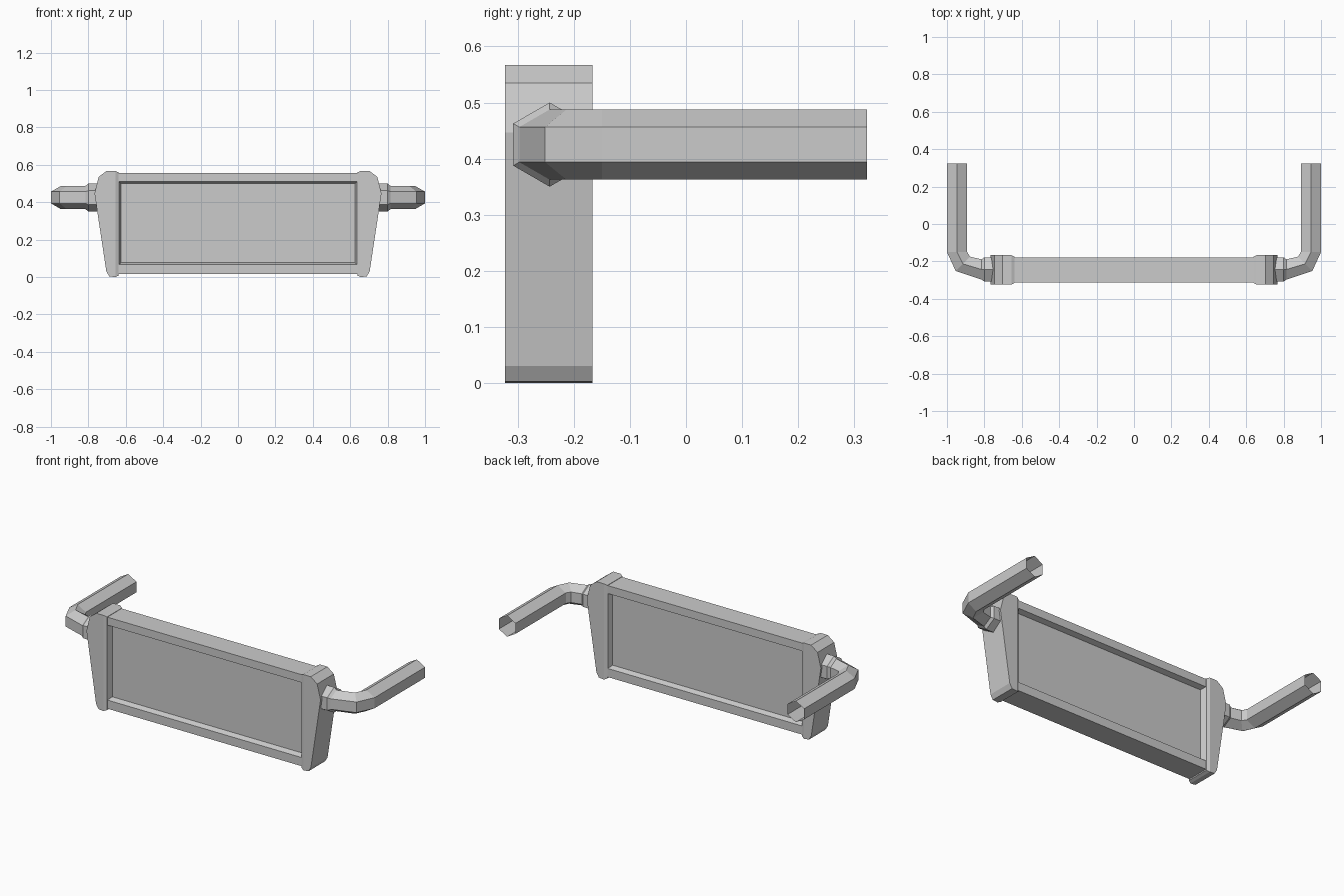
import bpy, bmesh
from math import cos, sin, radians
from mathutils import Vector

cube = bpy.data.objects.get("Cube")
if cube:
    bpy.data.objects.remove(cube, do_unlink=True)

metal = bpy.data.materials.new("grey_metal")
metal.use_nodes = True
metal.diffuse_color = (0.6, 0.6, 0.6, 1)
metal.node_tree.nodes["Principled BSDF"].inputs["Base Color"].default_value = metal.diffuse_color

MID_Y = -0.245


def loft(rings, cap_start=True, cap_end=True):
    """Bridge rings with equal point counts into one skin."""
    bm = bmesh.new()
    loops = [[bm.verts.new(p) for p in ring] for ring in rings]
    n = len(loops[0])
    for a, b in zip(loops, loops[1:]):
        for i in range(n):
            j = (i + 1) % n
            bm.faces.new((a[i], a[j], b[j], b[i]))
    if cap_start:
        bm.faces.new(loops[0])
    if cap_end:
        bm.faces.new(loops[-1])
    bmesh.ops.recalc_face_normals(bm, faces=bm.faces)
    return bm


def finish(name, bm):
    mesh = bpy.data.meshes.new(name)
    bm.to_mesh(mesh)
    bm.free()
    mesh.materials.append(metal)
    obj = bpy.data.objects.new(name, mesh)
    bpy.context.collection.objects.link(obj)
    return obj


def rectangle(half_width, low, high, y):
    w = half_width
    return [(-w, y, low), (w, y, low), (w, y, high), (-w, y, high)]


# Core: box with a sloped recess in the front and the back
half_section = [(0.626, 0.077, 0.5, 0.037), (0.637, 0.066, 0.51, 0.067), (0.65, 0.015, 0.557, 0.067)]
rings = [rectangle(w, lo, hi, MID_Y - d) for w, lo, hi, d in half_section]
rings += [rectangle(w, lo, hi, MID_Y + d) for w, lo, hi, d in reversed(half_section)]
finish("core", loft(rings))

# End tank outline, seen from the front
TANK = [(0.655, 0), (0.688, 0.003), (0.704, 0.03), (0.767, 0.447),
        (0.745, 0.535), (0.703, 0.567), (0.655, 0.567)]


def end_tank(name, side):
    bm = loft([[(side * x, y, z) for x, z in TANK] for y in (MID_Y - 0.078, MID_Y + 0.078)])
    # Tapered collar where the tank meets the core
    inner = [f for f in bm.faces if f.normal.x * side < -0.99]
    bmesh.ops.inset_region(bm, faces=inner, thickness=0.011, depth=0.017)
    finish(name, bm)


# Pipe stations: x, y, heading in degrees, radius
PIPE = [(0.735, -0.243, 0, 0.075), (0.8, -0.243, 0, 0.075), (0.815, -0.243, 0, 0.0625),
        (0.915, -0.213, 45, 0.0625), (0.946, -0.15, 90, 0.0625), (0.946, 0.323, 90, 0.0625)]


def pipe(name, side):
    rings = []
    for x, y, heading, r in PIPE:
        h = radians(heading)
        across = Vector((sin(h), -cos(h), 0))
        ring = []
        for k in range(6):
            a = radians(60 * k)
            p = Vector((x, y, 0.425)) + across * r * sin(a) + Vector((0, 0, r * cos(a)))
            ring.append((side * p.x, p.y, p.z))
        rings.append(ring)
    finish(name, loft(rings, cap_end=False))


for label, side in (("left", 1), ("right", -1)):
    end_tank(label + "_end_tank", side)
    pipe(label + "_pipe", side)
